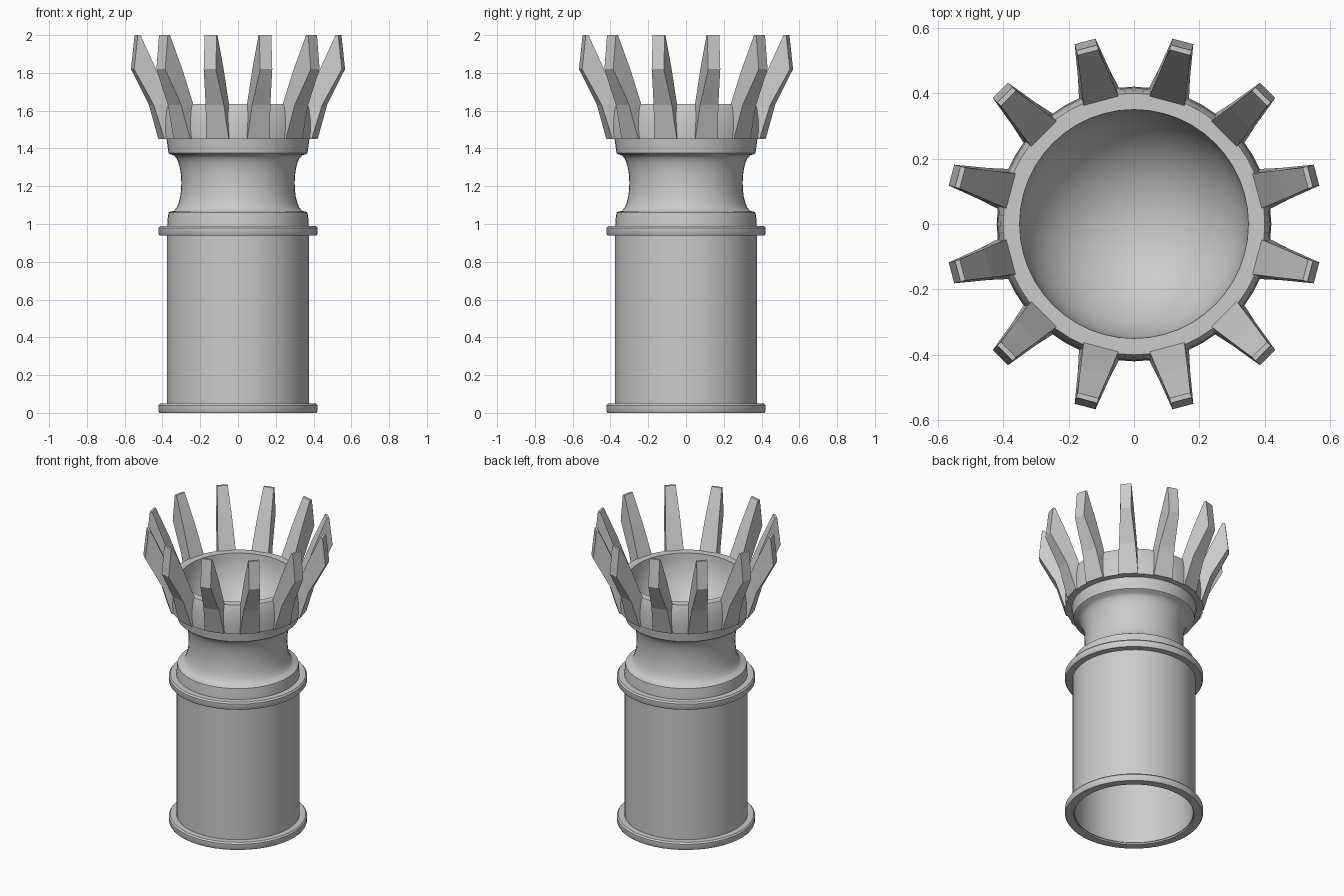
import bpy, math
from mathutils import Matrix, Vector

if "Cube" in bpy.data.objects:
    bpy.data.objects.remove(bpy.data.objects["Cube"])

SEG = 48


def make_object(name, verts, faces, angle=35):
    mesh = bpy.data.meshes.new(name)
    mesh.from_pydata(verts, [], faces)
    obj = bpy.data.objects.new(name, mesh)
    bpy.context.collection.objects.link(obj)
    bpy.ops.object.select_all(action='DESELECT')
    obj.select_set(True)
    bpy.context.view_layer.objects.active = obj
    bpy.ops.object.mode_set(mode='EDIT')
    bpy.ops.mesh.select_all(action='SELECT')
    bpy.ops.mesh.remove_doubles(threshold=0.0001)
    bpy.ops.mesh.normals_make_consistent(inside=False)
    bpy.ops.object.mode_set(mode='OBJECT')
    if angle:
        bpy.ops.object.shade_smooth_by_angle(angle=math.radians(angle))
    return obj


def lathe(name, profile, closed=True):
    """Spin an (r, z) profile around the z axis."""
    n = len(profile)
    verts = [(r * math.cos(2 * math.pi * s / SEG), r * math.sin(2 * math.pi * s / SEG), z)
             for s in range(SEG) for r, z in profile]
    faces = []
    for s in range(SEG):
        a, b = s * n, ((s + 1) % SEG) * n
        for i in range(n if closed else n - 1):
            j = (i + 1) % n
            faces.append((a + i, b + i, b + j, a + j))
    return make_object(name, verts, faces)


# hollow lower tube
lathe("tube", [(0.375, 0.01), (0.375, 0.98), (0.36, 0.98), (0.36, 0.01)])

# foot and shoulder flanges
for name, z in (("foot_flange", 0.0), ("shoulder_flange", 0.94)):
    lathe(name, [(0.365, z), (0.415, z), (0.42, z + 0.008), (0.42, z + 0.04),
                 (0.412, z + 0.05), (0.365, z + 0.05)])

# waisted neck with a thin wall
outer = [(0.375, 0.985), (0.372, 1.03), (0.368, 1.06)]
for k in range(13):
    t = math.pi * k / 12
    outer.append((0.36 - 0.06 * math.sin(t) ** 0.8 if 0 < k < 12 else 0.36,
                  1.217 - 0.152 * math.cos(t)))
outer += [(0.368, 1.375), (0.378, 1.45)]
lathe("neck", outer + [(r - 0.02, z) for r, z in reversed(outer)])

# cup: outer rim wall, flat lip and rounded bowl
bowl = [(0.35 * math.cos(math.pi / 2 * k / 12), 1.635 - 0.35 * math.sin(math.pi / 2 * k / 12))
        for k in range(12)] + [(0.0, 1.285)]
lathe("cup", [(0.35, 1.45), (0.415, 1.45), (0.418, 1.50), (0.415, 1.56), (0.408, 1.61), (0.40, 1.635)]
      + bowl, closed=False)

# twelve flared crown points: (radius, z, half width), outer edge up, inner edge down
side = [(0.38, 1.45, 0.062), (0.42, 1.45, 0.062), (0.475, 1.63, 0.05), (0.578, 1.82, 0.033),
        (0.558, 2.0, 0.033), (0.543, 2.0, 0.033), (0.462, 1.82, 0.045), (0.39, 1.635, 0.055)]
n = len(side)
for k in range(12):
    rot = Matrix.Rotation(math.radians(15 + 30 * k), 3, 'Z')
    verts = [rot @ Vector((r, s * w, z)) for s in (-1, 1) for r, z, w in side]
    faces = [(i, (i + 1) % n, n + (i + 1) % n, n + i) for i in range(n)]
    for o in (0, n):
        faces += [(o, o + 1, o + 2, o + 7), (o + 7, o + 2, o + 3, o + 6), (o + 6, o + 3, o + 4, o + 5)]
    make_object(f"crown_point_{k + 1}", verts, faces, angle=0)
